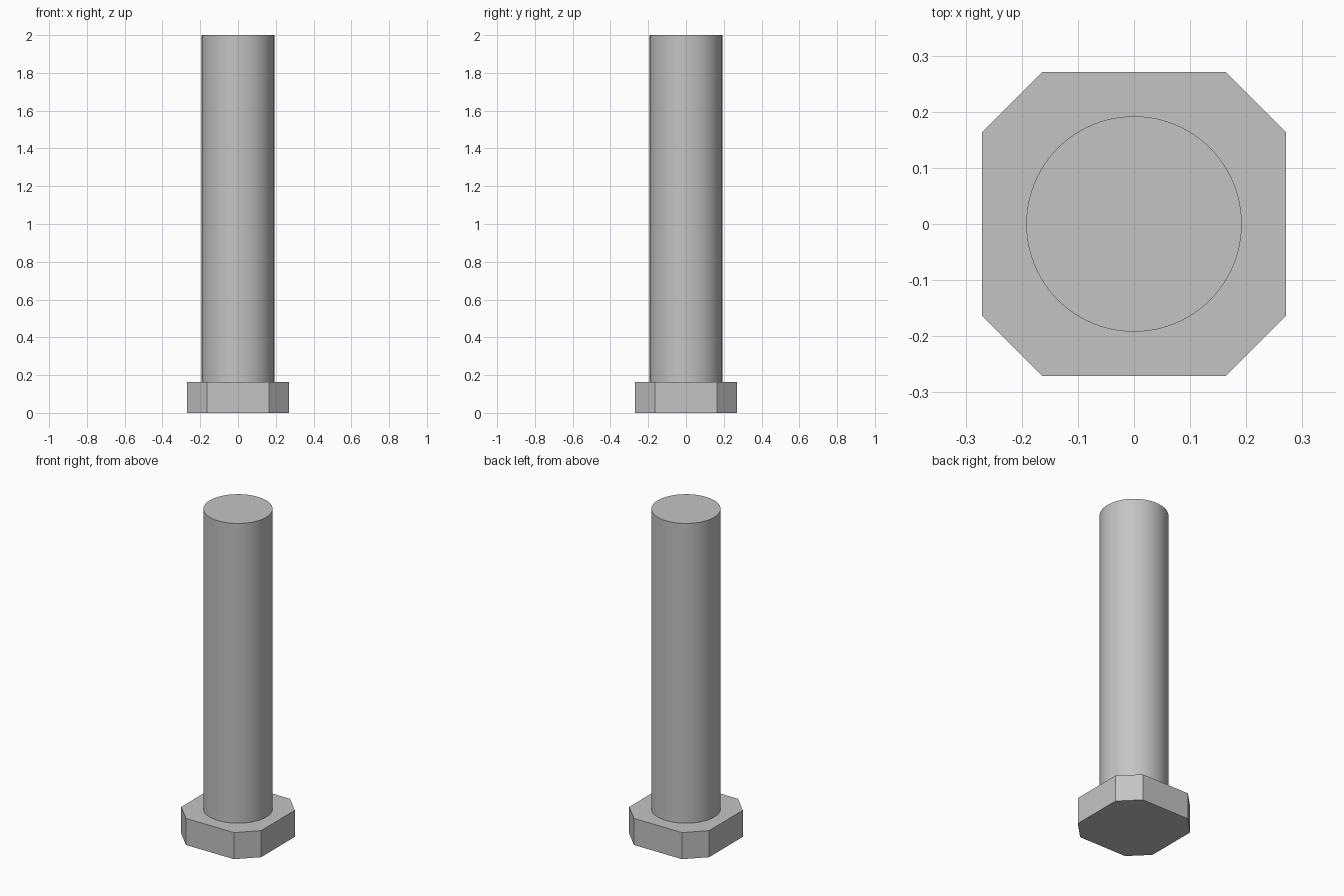
import bpy
import bmesh
import math

cube = bpy.data.objects.get("Cube")
if cube:
    bpy.data.objects.remove(cube, do_unlink=True)

HEIGHT = 2.0
HEAD_HEIGHT = 0.163
HEAD_HALF = 0.271
CORNER = 0.163          # where each flat side meets its cut corner
SHAFT_RADIUS = 0.192

# Steel material
steel = bpy.data.materials.new("light_grey_steel")
steel.use_nodes = True
grey = (0.55, 0.55, 0.55, 1.0)
steel.diffuse_color = grey
steel.node_tree.nodes["Principled BSDF"].inputs["Base Color"].default_value = grey


def prism(name, outline, bottom, top):
    """Extrude a closed outline upwards into a capped solid."""
    bm = bmesh.new()
    base = bm.faces.new([bm.verts.new((x, y, bottom)) for x, y in outline])
    result = bmesh.ops.extrude_face_region(bm, geom=[base], use_keep_orig=True)
    raised = [v for v in result["geom"] if isinstance(v, bmesh.types.BMVert)]
    bmesh.ops.translate(bm, verts=raised, vec=(0, 0, top - bottom))
    bmesh.ops.recalc_face_normals(bm, faces=bm.faces)
    mesh = bpy.data.meshes.new(name)
    bm.to_mesh(mesh)
    bm.free()
    mesh.materials.append(steel)
    obj = bpy.data.objects.new(name, mesh)
    bpy.context.collection.objects.link(obj)
    return obj


# Square head with cut corners: one side's two points, turned four times
octagon = []
x, y = HEAD_HALF, CORNER
for _ in range(4):
    octagon += [(x, -y), (x, y)]
    octagon = [(-py, px) for px, py in octagon]
octagon.sort(key=lambda p: math.atan2(p[1], p[0]))
prism("bolt_head", octagon, 0, HEAD_HEIGHT)

# Round shaft
SIDES = 96
circle = [(SHAFT_RADIUS * math.cos(math.tau * i / SIDES),
           SHAFT_RADIUS * math.sin(math.tau * i / SIDES)) for i in range(SIDES)]
shaft = prism("bolt_shaft", circle, HEAD_HEIGHT, HEIGHT)
bpy.ops.object.select_all(action="DESELECT")
shaft.select_set(True)
bpy.context.view_layer.objects.active = shaft
bpy.ops.object.shade_smooth_by_angle(angle=math.radians(30))
